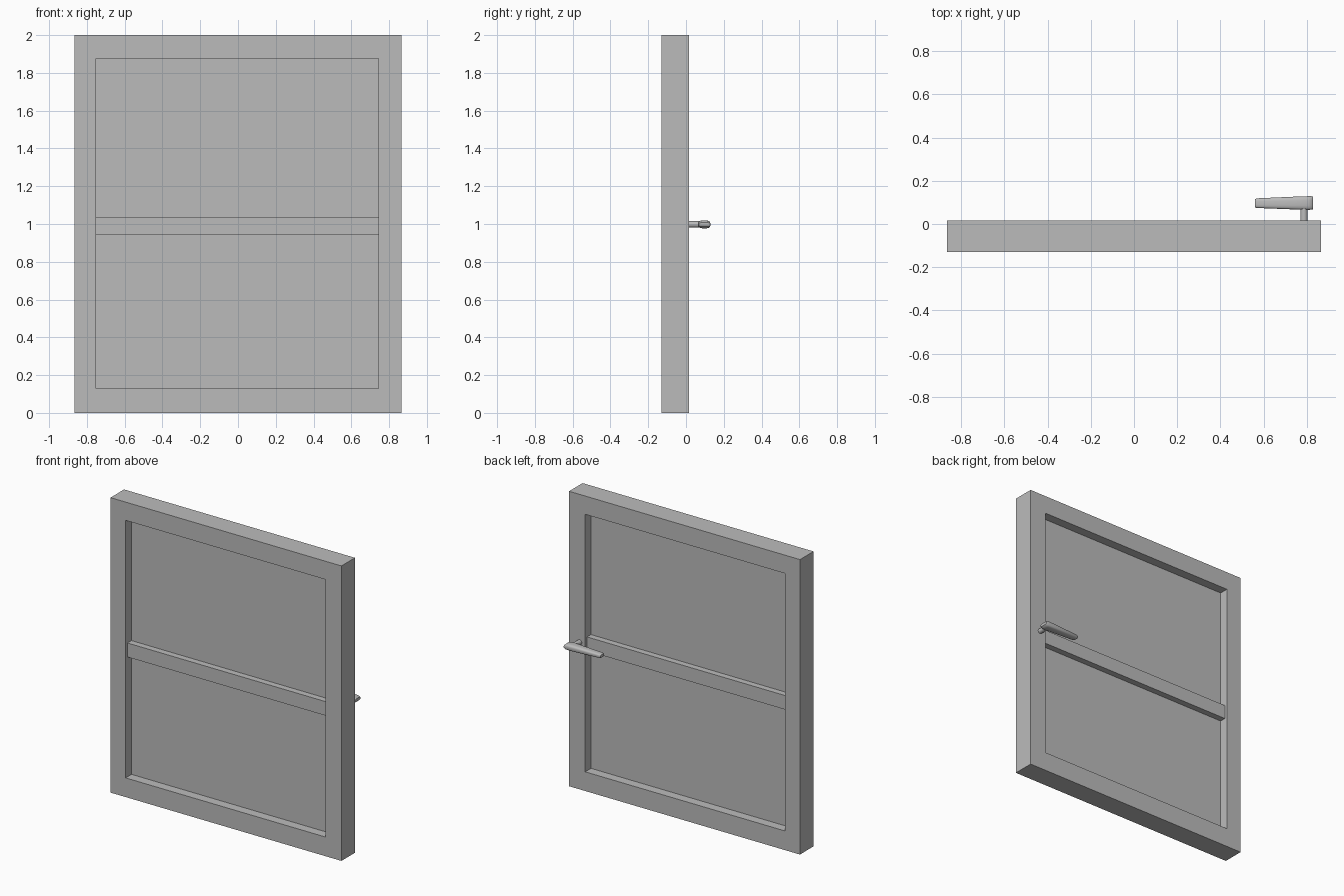
import bpy, bmesh, math

default = bpy.data.objects.get("Cube")
if default:
    bpy.data.objects.remove(default, do_unlink=True)

grey = bpy.data.materials.new("plain grey")
grey.use_nodes = True
colour = (0.5, 0.5, 0.5, 1)
grey.diffuse_color = colour
grey.node_tree.nodes["Principled BSDF"].inputs["Base Color"].default_value = colour


def finish(name, bm):
    bmesh.ops.recalc_face_normals(bm, faces=bm.faces)
    mesh = bpy.data.meshes.new(name)
    bm.to_mesh(mesh)
    bm.free()
    mesh.materials.append(grey)
    obj = bpy.data.objects.new(name, mesh)
    bpy.context.collection.objects.link(obj)
    return obj


def box(name, x, y, z):
    bm = bmesh.new()
    bmesh.ops.create_cube(bm, size=1)
    for v in bm.verts:
        v.co = [(lo + hi) / 2 + c * (hi - lo) for c, (lo, hi) in zip(v.co, (x, y, z))]
    return finish(name, bm)


def loft(name, rings):
    """Skin a list of closed rings of points and cap both ends."""
    bm = bmesh.new()
    loops = [[bm.verts.new(p) for p in ring] for ring in rings]
    n = len(loops[0])
    for a, b in zip(loops, loops[1:]):
        for i in range(n):
            j = (i + 1) % n
            bm.faces.new((a[i], a[j], b[j], b[i]))
    bm.faces.new(loops[0])
    bm.faces.new(loops[-1])
    return finish(name, bm)


FRONT, BACK = -0.129, 0.016
OPEN_X, OPEN_Z = (-0.753, 0.745), (0.13, 1.876)


# Outer frame: a ring of four rails without seams
def rectangle(x, z, y):
    return [(x[0], y, z[0]), (x[1], y, z[0]), (x[1], y, z[1]), (x[0], y, z[1])]


bm = bmesh.new()
outer = ((-0.866, 0.866), (0, 2))
corners = [rectangle(*outer, FRONT), rectangle(*outer, BACK),
           rectangle(OPEN_X, OPEN_Z, BACK), rectangle(OPEN_X, OPEN_Z, FRONT)]
loops = [[bm.verts.new(p) for p in ring] for ring in corners]
for k in range(4):
    a, b = loops[k], loops[(k + 1) % 4]
    for i in range(4):
        j = (i + 1) % 4
        bm.faces.new((a[i], a[j], b[j], b[i]))
finish("frame", bm)

# Thin panel and the crossbar that straddles it
box("panel", OPEN_X, (-0.066, -0.046), OPEN_Z)
box("crossbar", OPEN_X, (FRONT + 0.02, BACK - 0.02), (0.942, 1.037))

# Handle on the back: round stem and tapered lever
HANDLE_Z = 0.998
SIDES = 16


def circle(y, r):
    return [(0.787 + r * math.cos(t), y, HANDLE_Z + r * math.sin(t))
            for t in (math.tau * i / SIDES for i in range(SIDES))]


def section(x, y0, y1, half_z):
    """Rounded rectangle across the lever."""
    ring = []
    for i in range(SIDES):
        t = math.tau * (i + 0.5) / SIDES
        c, s = (math.copysign(abs(f) ** 0.6, f) for f in (math.cos(t), math.sin(t)))
        ring.append((x, (y0 + y1) / 2 + c * (y1 - y0) / 2, HANDLE_Z + s * half_z))
    return ring


stem = loft("handle_stem", [circle(BACK - 0.005, 0.017), circle(0.08, 0.017)])
lever = loft("handle_lever", [
    section(0.56, 0.077, 0.115, 0.010),
    section(0.568, 0.074, 0.119, 0.014),
    section(0.77, 0.066, 0.128, 0.021),
    section(0.805, 0.065, 0.129, 0.021),
    section(0.82, 0.066, 0.129, 0.018),
    section(0.829, 0.068, 0.128, 0.010),
])

for obj in (stem, lever):
    bpy.ops.object.select_all(action="DESELECT")
    obj.select_set(True)
    bpy.context.view_layer.objects.active = obj
    bpy.ops.object.shade_smooth_by_angle(angle=math.radians(35))
